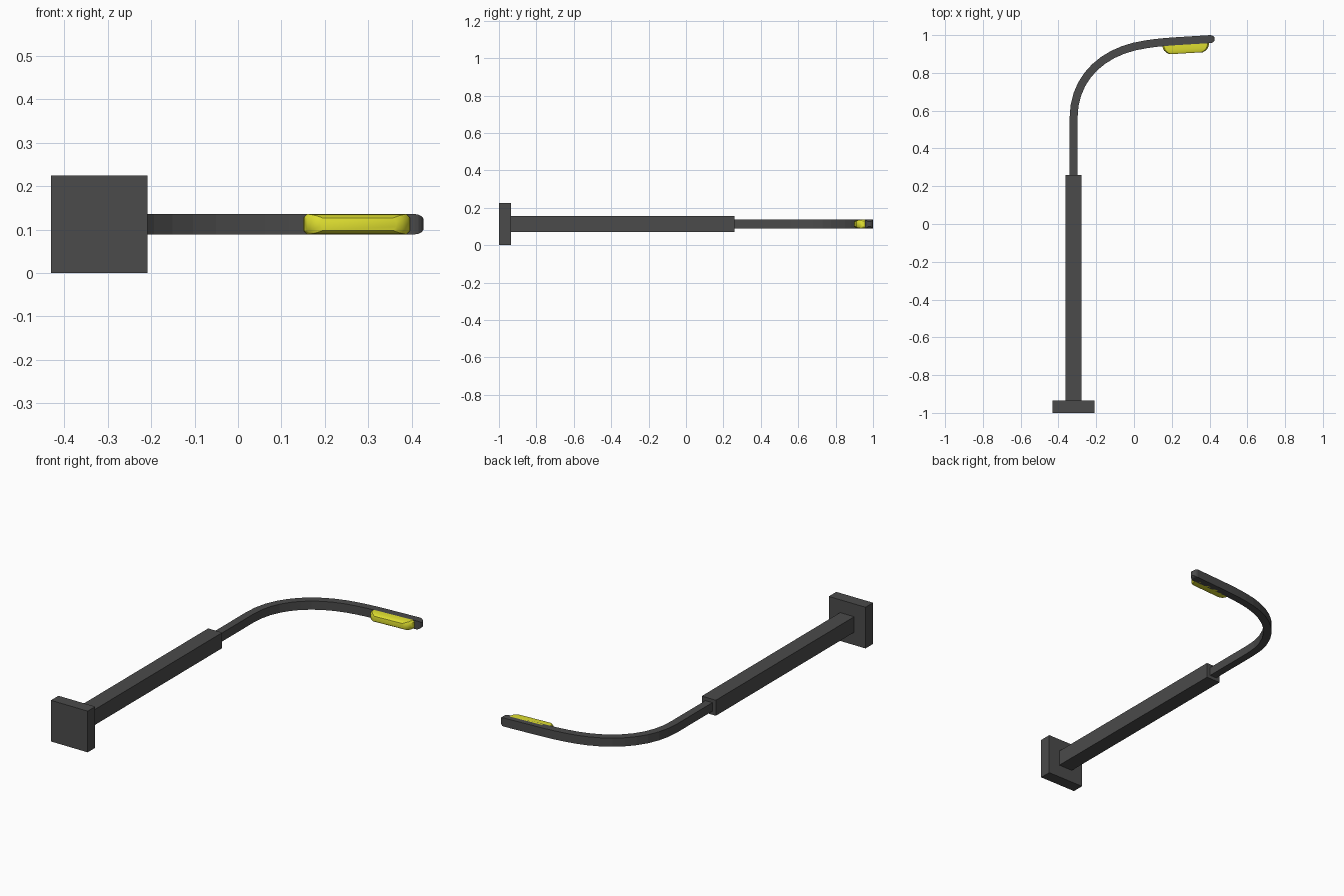
import bpy, bmesh, math
from mathutils import Vector

if "Cube" in bpy.data.objects:
    bpy.data.objects.remove(bpy.data.objects["Cube"])

ZC = 0.1125   # height of the lamp's centre plane
PX = -0.32    # x of the post axis


def finish(name, bm):
    bmesh.ops.recalc_face_normals(bm, faces=bm.faces)
    mesh = bpy.data.meshes.new(name)
    bm.to_mesh(mesh)
    bm.free()
    ob = bpy.data.objects.new(name, mesh)
    bpy.context.collection.objects.link(ob)
    return ob


def box(name, x, y, z):
    bm = bmesh.new()
    bmesh.ops.create_cube(bm, size=1)
    for v in bm.verts:
        v.co = [(r[0] + r[1]) / 2 + c * (r[1] - r[0]) for r, c in zip((x, y, z), v.co)]
    return finish(name, bm)


def loft(name, rings):
    bm = bmesh.new()
    rows = [[bm.verts.new(p) for p in ring] for ring in rings]
    n = len(rows[0])
    for a, b in zip(rows, rows[1:]):
        for i in range(n):
            j = (i + 1) % n
            bm.faces.new((a[i], a[j], b[j], b[i]))
    bm.faces.new(rows[0])
    bm.faces.new(rows[-1])
    return finish(name, bm)


def bezier(p0, p1, p2, p3, n):
    out = []
    for k in range(n + 1):
        t = k / n
        s = 1 - t
        out.append(tuple(s**3 * a + 3 * s * s * t * b + 3 * s * t * t * c + t**3 * d
                         for a, b, c, d in zip(p0, p1, p2, p3)))
    return out


# Base plate and square post
box("base_plate", (-0.431, -0.209), (-1.0, -0.935), (0.0, 0.225))
box("post", (PX - 0.0425, PX + 0.0425), (-0.936, 0.26), (ZC - 0.0425, ZC + 0.0425))

# Curved arm: rectangular section swept along a bend, with a rounded tip
path = [(PX, 0.25)] + bezier((PX, 0.56), (PX, 0.765), (-0.18, 0.895), (0.0, 0.939), 9)
path += bezier((0.0, 0.939), (0.08, 0.957), (0.15, 0.963), (0.22, 0.9675), 4)[1:]
path.append((0.405, 0.979))
pts = [Vector(p) for p in path]
sections = []
for i, p in enumerate(pts):
    d = (pts[min(i + 1, len(pts) - 1)] - pts[max(i - 1, 0)]).normalized()
    sections.append((p, d, 1.0))
end, d = pts[-1], (pts[-1] - pts[-2]).normalized()
for a in (25, 50, 72):
    r = math.radians(a)
    sections.append((end + d * 0.023 * math.sin(r), d, math.cos(r)))
rings = []
for p, d, s in sections:
    side = Vector((-d.y, d.x)) * 0.021 * s
    h = 0.0235 * (0.35 + 0.65 * s)
    rings.append([(p.x + sx * side.x, p.y + sx * side.y, ZC + sz * h)
                  for sx, sz in ((1, 1), (-1, 1), (-1, -1), (1, -1))])
loft("curved_arm", rings)

# Glowing lamp lens: chamfered rectangles narrowing downwards, tilted with the arm
rings = []
for depth, hl, hw in ((0, 0.123, 0.0235), (0.022, 0.122, 0.0235), (0.037, 0.116, 0.0225),
                      (0.05, 0.104, 0.02), (0.058, 0.088, 0.014)):
    c = 0.008
    corners = [(hl, hw - c), (hl - c, hw), (c - hl, hw), (-hl, hw - c),
               (-hl, c - hw), (c - hl, -hw), (hl - c, -hw), (hl, c - hw)]
    rings.append([(0.273 + u + 0.06 * depth, 0.962 - depth + 0.06 * u, ZC + w)
                  for u, w in corners])
lens = loft("lamp_lens", rings)
mat = bpy.data.materials.new("lamp_yellow")
mat.diffuse_color = (0.75, 0.75, 0.03, 1)
mat.use_nodes = True
mat.node_tree.nodes["Principled BSDF"].inputs["Base Color"].default_value = mat.diffuse_color
lens.data.materials.append(mat)
bpy.context.view_layer.objects.active = lens
lens.select_set(True)
bpy.ops.object.shade_smooth_by_angle(angle=math.radians(35))

# Dark metal for the structure
metal = bpy.data.materials.new("dark_metal")
metal.diffuse_color = (0.07, 0.07, 0.07, 1)
metal.use_nodes = True
metal.node_tree.nodes["Principled BSDF"].inputs["Base Color"].default_value = metal.diffuse_color
for ob in bpy.data.objects:
    if ob is not lens:
        ob.data.materials.append(metal)
